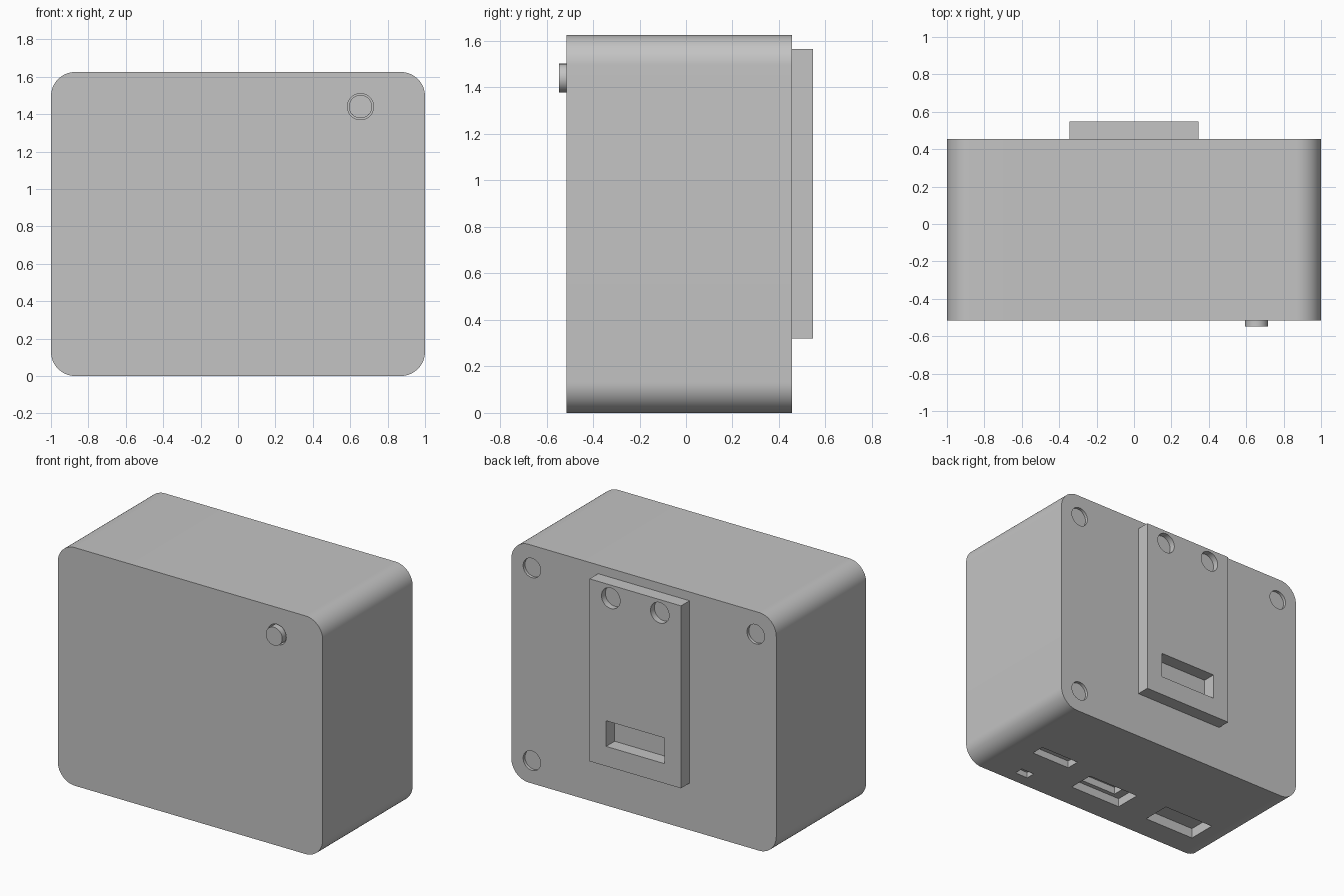
import bpy, bmesh, math
from mathutils import Matrix, Vector

if "Cube" in bpy.data.objects:
    bpy.data.objects.remove(bpy.data.objects["Cube"], do_unlink=True)

grey = bpy.data.materials.new("light_grey")
grey.use_nodes = True
colour = (0.55, 0.55, 0.55, 1)
grey.diffuse_color = colour
grey.node_tree.nodes["Principled BSDF"].inputs["Base Color"].default_value = colour

FRONT, BACK, HEIGHT = -0.515, 0.455, 1.625


def make(name, bm):
    mesh = bpy.data.meshes.new(name)
    bm.to_mesh(mesh)
    bm.free()
    mesh.materials.append(grey)
    obj = bpy.data.objects.new(name, mesh)
    bpy.context.collection.objects.link(obj)
    return obj


def box(name, x, y, z, radius=0):
    """Box from (min, max) ranges; radius rounds the edges that run along y."""
    bm = bmesh.new()
    centre = Vector([sum(r) / 2 for r in (x, y, z)])
    size = [r[1] - r[0] for r in (x, y, z)]
    bmesh.ops.create_cube(bm, size=1, matrix=Matrix.Translation(centre) @ Matrix.Diagonal((*size, 1)))
    if radius:
        edges = [e for e in bm.edges if abs(e.verts[0].co.y - e.verts[1].co.y) > 0.1]
        bmesh.ops.bevel(bm, geom=edges, offset=radius, segments=16, profile=0.5, affect='EDGES')
    return make(name, bm)


def disc(name, x, z, radius, y):
    """Cylinder along y."""
    bm = bmesh.new()
    place = Matrix.Translation((x, sum(y) / 2, z)) @ Matrix.Rotation(math.pi / 2, 4, 'X')
    bmesh.ops.create_cone(bm, cap_ends=True, segments=48, radius1=radius, radius2=radius,
                          depth=y[1] - y[0], matrix=place)
    return make(name, bm)


def cut(target, cutter):
    cutter.hide_render = True
    mod = target.modifiers.new("cut", 'BOOLEAN')
    mod.operation, mod.solver, mod.object = 'DIFFERENCE', 'EXACT', cutter
    bpy.context.view_layer.objects.active = target
    bpy.ops.object.modifier_apply(modifier=mod.name)
    bpy.data.objects.remove(cutter, do_unlink=True)


# Case with rounded corners
case = box("case", (-1, 1), (FRONT, BACK), (0, HEIGHT), 0.13)

# Button and the round opening it sits in
cut(case, disc("button_opening", 0.655, 1.44, 0.07, (FRONT - 0.1, FRONT + 0.05)))
button = disc("button", 0.655, 1.44, 0.062, (-0.547, FRONT + 0.05))

# Three screw recesses in the back corners
for x, z in ((0.845, 1.47), (-0.845, 1.47), (0.845, 0.155)):
    cut(case, disc("screw_recess", x, z, 0.066, (BACK - 0.02, BACK + 0.1)))

# Connector ports in the underside: x range, y range, depth
ports = (((0.43, 0.73), (-0.157, -0.063), 0.05),
         ((0.55, 0.65), (-0.43, -0.365), 0.04),
         ((-0.15, 0.25), (-0.335, -0.15), 0.06),
         ((-0.09, 0.19), (-0.305, -0.18), 0.11),
         ((-0.78, -0.39), (-0.34, -0.14), 0.07))
for x, y, depth in ports:
    cut(case, box("port", x, y, (-0.1, depth)))

# Mounting plate on the back, with two round recesses and a slot
plate = box("mounting_plate", (-0.345, 0.345), (BACK, 0.547), (0.32, 1.565))
for x in (0.185, -0.185):
    cut(plate, disc("plate_recess", x, 1.475, 0.07, (0.505, 0.65)))
cut(plate, box("plate_slot", (-0.22, 0.22), (BACK - 0.1, 0.65), (0.455, 0.63)))

# Smooth rounded surfaces, sharp edges elsewhere
for obj in (case, button, plate):
    bpy.ops.object.select_all(action='DESELECT')
    obj.select_set(True)
    bpy.context.view_layer.objects.active = obj
    bpy.ops.object.shade_smooth_by_angle(angle=math.radians(30))
